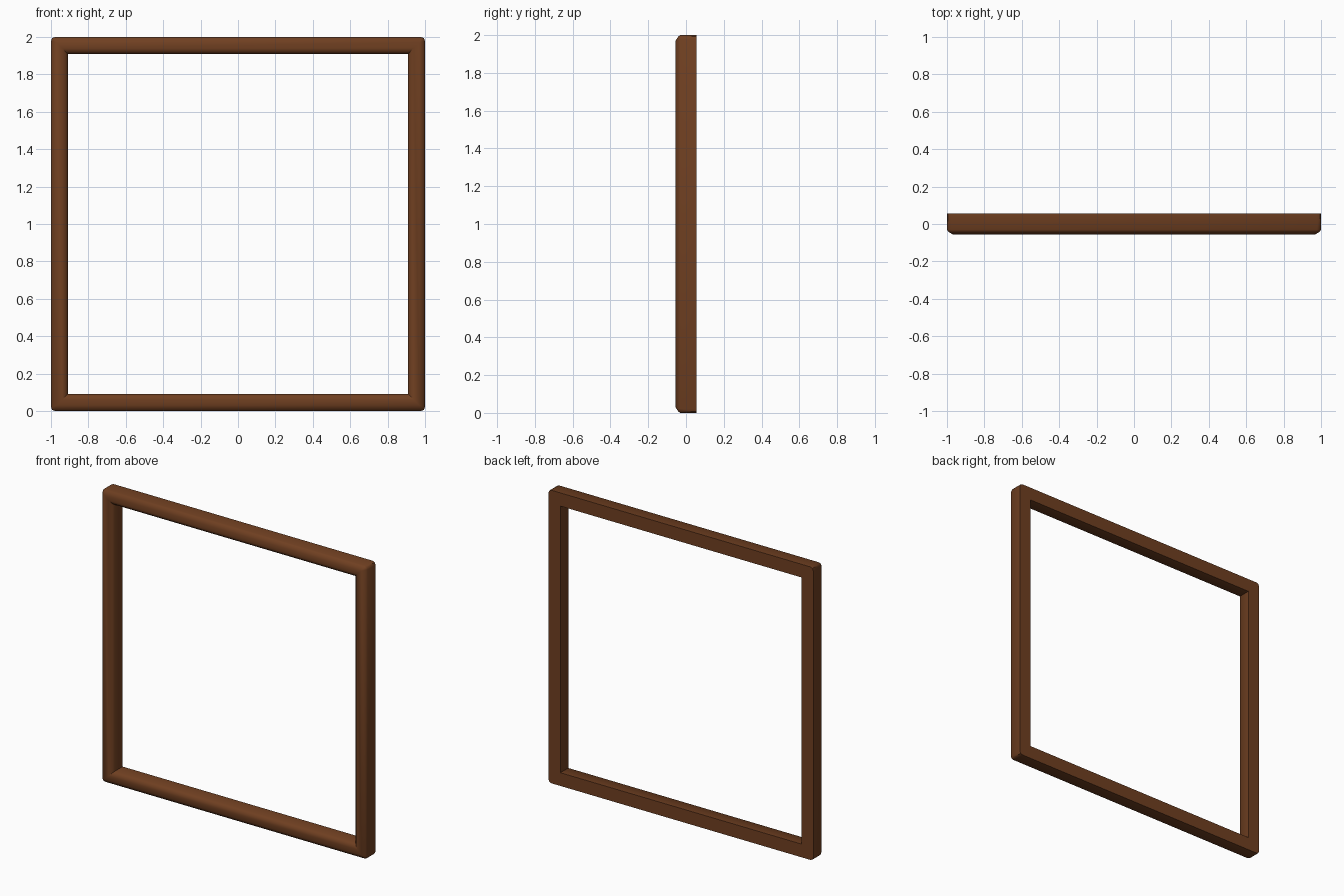
import bpy, bmesh, math

if "Cube" in bpy.data.objects:
    bpy.data.objects.remove(bpy.data.objects["Cube"])

# Moulding cross-section: (inset from outer edge, depth), front is -y
D = 0.055
PROFILE = [(0, D), (0, -0.03), (0.007, -0.041), (0.03, -D), (0.06, -D),
           (0.08, -0.043), (0.09, -0.03), (0.09, D)]
CORNER_R, SEGS = 0.022, 2


def ring(bm, inset, y):
    """Square loop with rounded corners that sharpen as it moves inward."""
    r = max(CORNER_R - inset, 0.0)
    c = 1 - inset - r
    verts = []
    for q in range(4):
        mid = math.radians(45 + 90 * q)
        cx, cz = math.copysign(c, math.cos(mid)), math.copysign(c, math.sin(mid))
        for s in range(SEGS + 1):
            a = math.radians(90 * (q + s / SEGS))
            verts.append(bm.verts.new((cx + r * math.cos(a), y, 1 + cz + r * math.sin(a))))
    return verts


# Frame: sweep the moulding around the square and close it at the back
bm = bmesh.new()
rings = [ring(bm, d, y) for d, y in PROFILE]
n = len(rings[0])
for a, b in zip(rings, rings[1:] + rings[:1]):
    for i in range(n):
        j = (i + 1) % n
        bm.faces.new((a[i], a[j], b[j], b[i]))
bmesh.ops.remove_doubles(bm, verts=bm.verts, dist=1e-5)
bmesh.ops.recalc_face_normals(bm, faces=bm.faces)
mesh = bpy.data.meshes.new("picture_frame")
bm.to_mesh(mesh)
bm.free()

frame = bpy.data.objects.new("picture_frame", mesh)
bpy.context.collection.objects.link(frame)
wood = bpy.data.materials.new("brown_wood")
wood.diffuse_color = (0.16, 0.05, 0.015, 1)
wood.use_nodes = True
wood.node_tree.nodes["Principled BSDF"].inputs["Base Color"].default_value = wood.diffuse_color
mesh.materials.append(wood)

# Smooth moulding, crisp mitres and back edges
bpy.context.view_layer.objects.active = frame
frame.select_set(True)
bpy.ops.object.shade_smooth_by_angle(angle=math.radians(40))
